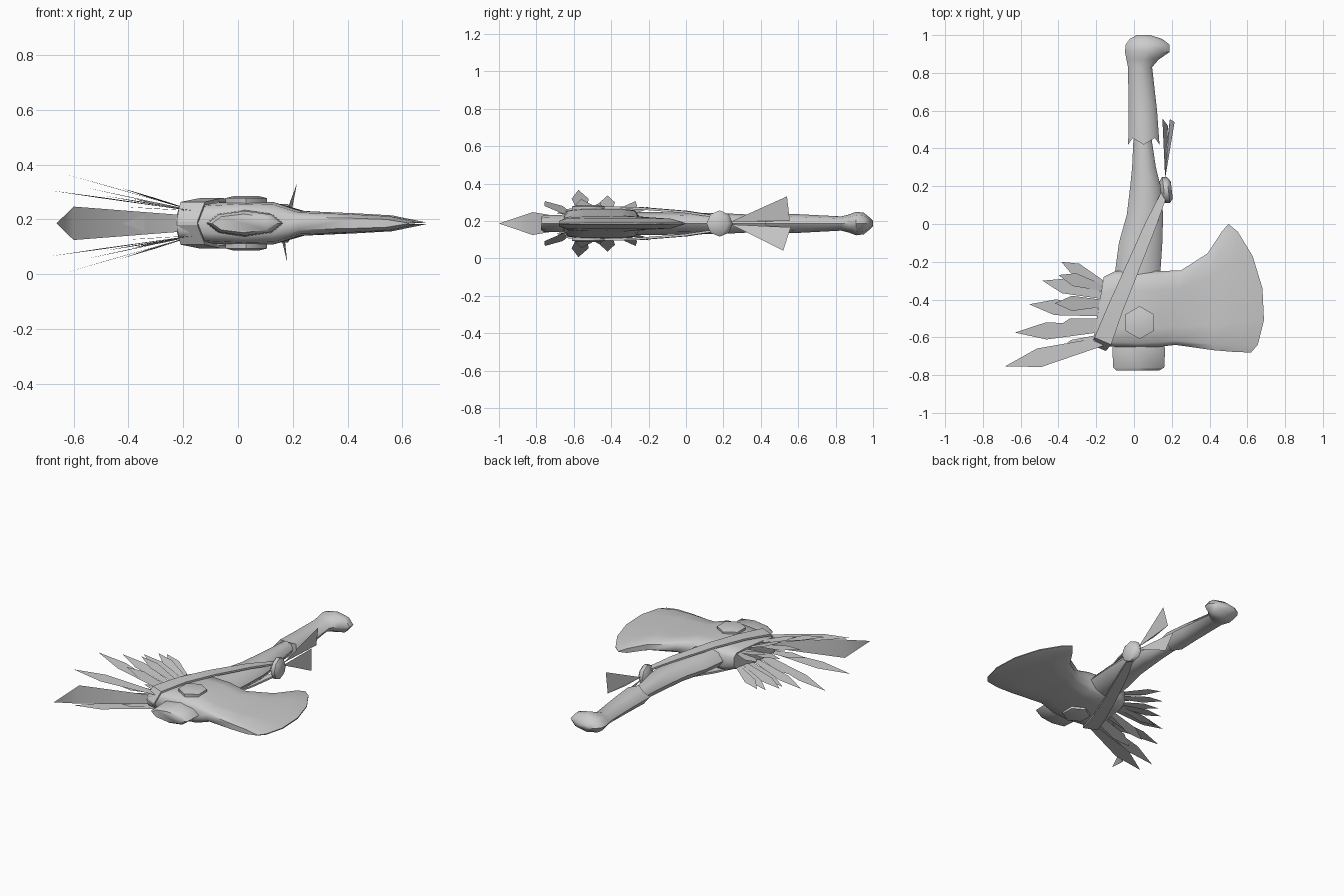
import bpy, bmesh, math
from mathutils import Vector

if "Cube" in bpy.data.objects:
    bpy.data.objects.remove(bpy.data.objects["Cube"])

MID = 0.186  # height of the symmetry plane

grey = bpy.data.materials.new("light grey")
grey.diffuse_color = (0.6, 0.6, 0.6, 1)
grey.use_nodes = True
grey.node_tree.nodes["Principled BSDF"].inputs["Base Color"].default_value = grey.diffuse_color


def finish(name, bm, angle=50):
    bmesh.ops.recalc_face_normals(bm, faces=bm.faces)
    me = bpy.data.meshes.new(name)
    bm.to_mesh(me)
    bm.free()
    me.materials.append(grey)
    ob = bpy.data.objects.new(name, me)
    bpy.context.collection.objects.link(ob)
    bpy.ops.object.select_all(action='DESELECT')
    ob.select_set(True)
    bpy.context.view_layer.objects.active = ob
    bpy.ops.object.shade_smooth_by_angle(angle=math.radians(angle))
    return ob


def loft(name, rings, angle=50):
    """Skin closed rings of points and cap both ends."""
    bm = bmesh.new()
    loops = [[bm.verts.new(p) for p in r] for r in rings]
    n = len(loops[0])
    for a, b in zip(loops, loops[1:]):
        for i in range(n):
            j = (i + 1) % n
            bm.faces.new((a[i], a[j], b[j], b[i]))
    bm.faces.new(loops[0])
    bm.faces.new(loops[-1])
    return finish(name, bm, angle)


def oval(y, cx, hx, hz, jag=0):
    """Eight-sided section across the handle."""
    pts = []
    for i in range(8):
        a = math.tau * i / 8
        pts.append((cx + hx * math.cos(a), y + jag * (i % 2), MID + hz * math.sin(a)))
    return pts


# Handle with its butt poking out in front of the head
loft("handle", [oval(*s) for s in (
    (-0.775, 0.02, 0.115, 0.034), (-0.76, 0.025, 0.135, 0.045),
    (-0.66, 0.025, 0.14, 0.047), (-0.6, 0.025, 0.12, 0.055),
    (-0.25, 0.02, 0.12, 0.062), (-0.1, 0.035, 0.115, 0.06),
    (0.05, 0.058, 0.096, 0.058), (0.2, 0.06, 0.08, 0.055),
    (0.3, 0.053, 0.063, 0.05), (0.45, 0.045, 0.048, 0.042))])

# Grip sleeve with jagged hem, ending in a hooked knob
loft("grip", [oval(*s) for s in (
    (0.42, 0.052, 0.083, 0.055, 0.035), (0.6, 0.047, 0.075, 0.05),
    (0.83, 0.032, 0.064, 0.038), (0.87, 0.045, 0.085, 0.048),
    (0.91, 0.07, 0.118, 0.063), (0.95, 0.072, 0.116, 0.058),
    (0.98, 0.063, 0.085, 0.034), (1.0, 0.05, 0.035, 0.014))])

# Axe head: sections from the poll to the curved cutting edge
STEPS = ((0, 0.5), (0.06, 0.88), (0.25, 1), (0.5, 1), (0.75, 1), (0.94, 0.88), (1, 0.5))


def head_section(bx, by, tx, ty, bulge, h):
    upper, lower = [], []
    for t, f in STEPS:
        x = bx + (tx - bx) * t + bulge * (4 * t * (1 - t)) ** 0.7
        y = by + (ty - by) * t
        upper.append((x, y, MID + h * f))
        lower.append((x, y, MID - h * f))
    return upper + lower[::-1]


loft("axe_head", [head_section(*s) for s in (
    (-0.22, -0.64, -0.16, -0.28, 0, 0.06), (-0.1, -0.65, -0.1, -0.25, 0, 0.074),
    (0.02, -0.655, 0.02, -0.25, 0, 0.08), (0.13, -0.65, 0.13, -0.25, 0, 0.077),
    (0.22, -0.64, 0.25, -0.245, 0, 0.045), (0.42, -0.668, 0.39, -0.155, 0.01, 0.037),
    (0.54, -0.678, 0.465, -0.04, 0.05, 0.029), (0.62, -0.68, 0.5, 0.0, 0.12, 0.003))])

# Hexagonal bolt through the head, domed on both faces
bolt = [[(0.03 + r * math.sin(math.tau * i / 6), -0.522 + r * math.cos(math.tau * i / 6), MID + z)
         for i in range(6)]
        for r, z in ((0.05, -0.1), (0.087, -0.092), (0.087, 0.092), (0.05, 0.1))]
loft("bolt", bolt, 60)

# Strap running from the poll corner to the buckle on both faces
for side, name in ((1, "upper_strap"), (-1, "lower_strap")):
    rings = []
    for x, y, z, w in ((0.168, 0.18, 0.035, 0.016), (0.09, 0.0, 0.062, 0.03),
                       (-0.015, -0.25, 0.082, 0.037), (-0.1, -0.45, 0.086, 0.042),
                       (-0.165, -0.62, 0.072, 0.048), (-0.19, -0.655, 0.0, 0.045)):
        c = Vector((x, y, MID + side * z))
        across = Vector((0.92, -0.39, 0)) * w
        thick = Vector((0, 0, 0.006))
        rings.append([c - across - thick, c + across - thick,
                      c + across + thick, c - across + thick])
    loft(name, rings, 30)

# Eight-sided buckle on the side of the handle
loft("buckle", [[(0.17 + x - 0.12 * r * math.cos(math.tau * i / 8),
                  0.18 + r * math.cos(math.tau * i / 8),
                  MID + r * math.sin(math.tau * i / 8)) for i in range(8)]
                for r, x in ((0.045, -0.03), (0.07, -0.012), (0.07, 0.012), (0.045, 0.03))])


def feather(name, root, tip, half, widest=0.65, across=None):
    """Flat leaf: narrow root, broad shoulder, pointed tip."""
    root, tip = Vector(root), Vector(tip)
    d = tip - root
    if across is None:
        across = Vector((-d.y, d.x, 0)).normalized()
    across = Vector(across)
    mid = root + d * widest
    bm = bmesh.new()
    v = [bm.verts.new(p) for p in (
        root - across * half * 0.45, mid - across * half, tip,
        mid + across * half, root + across * half * 0.45)]
    bm.faces.new(v)
    return finish(name, bm)


# Two mirrored fans of feathers behind the poll: root y, tip, half width
FAN = (
    (-0.62, (-0.685, -0.755, 0.12), 0.05), (-0.55, (-0.63, -0.575, 0.18), 0.045),
    (-0.47, (-0.555, -0.425, 0.13), 0.042), (-0.38, (-0.485, -0.3, 0.10), 0.04),
    (-0.32, (-0.385, -0.2, 0.09), 0.036), (-0.42, (-0.42, -0.42, 0.15), 0.04),
    (-0.52, (-0.43, -0.56, 0.13), 0.045), (-0.34, (-0.4, -0.27, 0.12), 0.035),
    (-0.6, (-0.41, -0.68, 0.06), 0.04))
for side, label in ((1, "upper"), (-1, "lower")):
    for k, (ry, (tx, ty, tz), half) in enumerate(FAN):
        feather(f"{label}_feather_{k + 1}", (-0.16, ry, MID + side * 0.045),
                (tx, ty, MID + side * tz), half)

# Upright feathers at the corner; the long one bends towards the front
bm = bmesh.new()
pts = [(-0.2, -0.63, 0.03), (-0.6, -0.82, 0.061), (-0.662, -1.0, 0)]
v = [bm.verts.new((x, y, MID + z)) for x, y, z in pts]
v += [bm.verts.new((x, y, MID - z)) for x, y, z in pts[1::-1]]
bm.faces.new((v[0], v[1], v[3], v[4]))
bm.faces.new((v[1], v[2], v[3]))
finish("long_feather", bm)
feather("short_feather", (-0.2, -0.62, MID), (-0.42, -0.74, MID), 0.035, 0.6, (0, 0, 1))

# Strap tails flaring from the buckle
for name, pts in (
        ("upper_tail", ((0.165, 0.24, 0.01), (0.215, 0.54, 0.145),
                        (0.19, 0.555, 0.015), (0.17, 0.4, 0.01))),
        ("lower_tail", ((0.165, 0.24, -0.005), (0.15, 0.56, -0.02),
                        (0.18, 0.52, -0.145), (0.17, 0.4, -0.08)))):
    bm = bmesh.new()
    v = [bm.verts.new((x, y, MID + z)) for x, y, z in pts]
    bm.faces.new(v[:3])
    bm.faces.new((v[0], v[2], v[3]))
    finish(name, bm)
